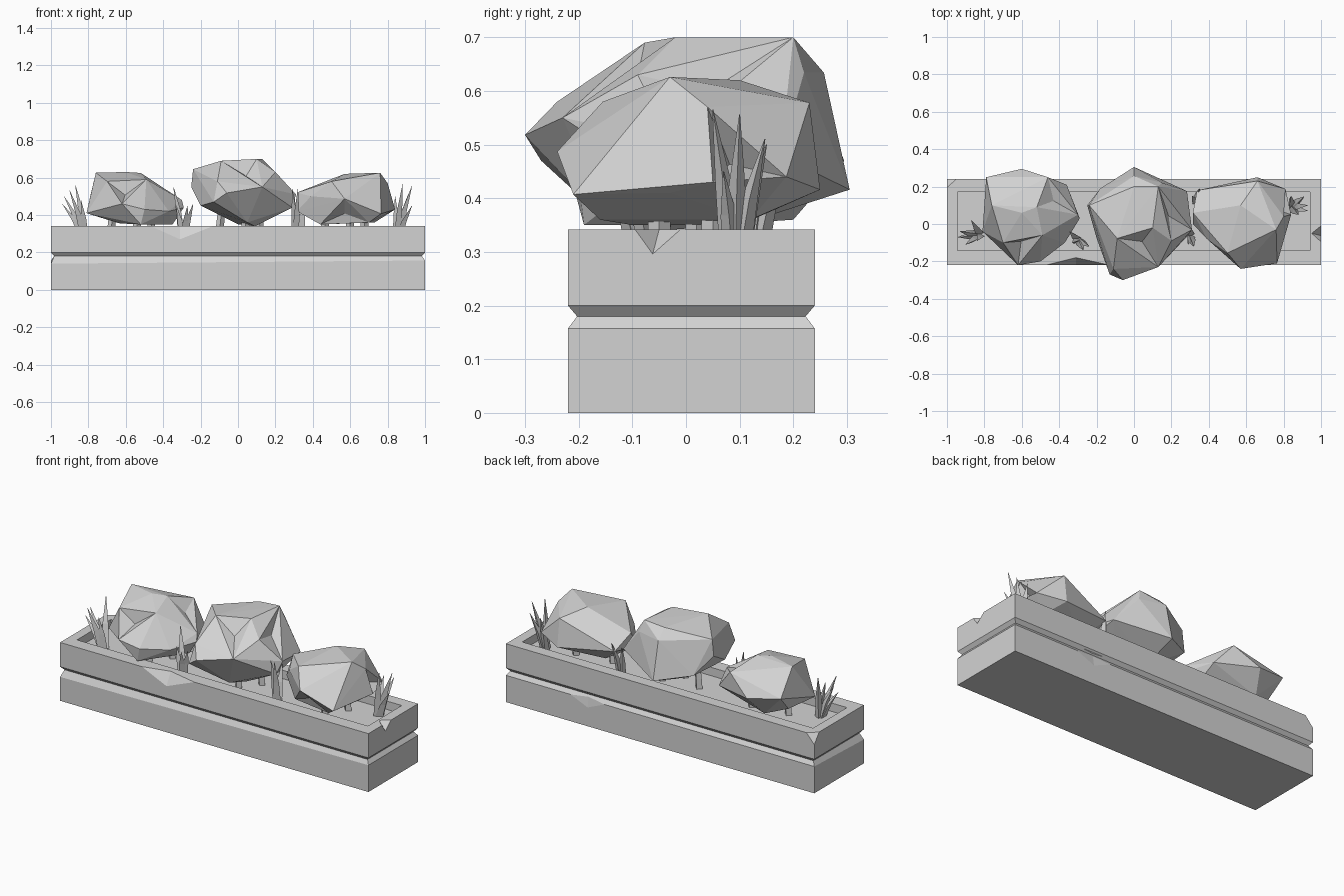
import bpy, bmesh, math
from mathutils import Vector as V

if "Cube" in bpy.data.objects:
    bpy.data.objects.remove(bpy.data.objects["Cube"])

grey = bpy.data.materials.new("plain_grey")
grey.diffuse_color = (0.65, 0.65, 0.65, 1)
grey.use_nodes = True
grey.node_tree.nodes["Principled BSDF"].inputs["Base Color"].default_value = grey.diffuse_color


def finish(bm, name):
    bmesh.ops.recalc_face_normals(bm, faces=bm.faces)
    me = bpy.data.meshes.new(name)
    bm.to_mesh(me)
    bm.free()
    me.materials.append(grey)
    ob = bpy.data.objects.new(name, me)
    bpy.context.collection.objects.link(ob)
    return ob


def hull(name, pts, dents=()):
    """Faceted convex lump; each dent pokes the nearest face inward."""
    bm = bmesh.new()
    for p in pts:
        bm.verts.new(p)
    bmesh.ops.convex_hull(bm, input=bm.verts)
    loose = [v for v in bm.verts if not v.link_faces]
    bmesh.ops.delete(bm, geom=loose, context='VERTS')
    bmesh.ops.recalc_face_normals(bm, faces=bm.faces)
    for point, depth in dents:
        f = min(bm.faces, key=lambda f: (f.calc_center_median() - V(point)).length)
        n = f.normal.copy()
        v = bmesh.ops.poke(bm, faces=[f])["verts"][0]
        v.co -= n * depth
    return finish(bm, name)


# planter box: stacked rectangular rings with a groove and hollow top
bm = bmesh.new()
OUT = (-1, 1, -0.22, 0.24)
MID = (-0.983, 0.983, -0.203, 0.223)
INN = (-0.945, 0.942, -0.142, 0.172)
rings = []
for (x0, x1, y0, y1), z in [(OUT, 0), (OUT, 0.157), (MID, 0.18), (OUT, 0.2),
                            (OUT, 0.342), (INN, 0.342), (INN, 0.27)]:
    rings.append([bm.verts.new((x, y, z)) for x, y in
                  ((x0, y0), (x1, y0), (x1, y1), (x0, y1))])
rings[1][0].co.z = 0.14      # worn lower front edge
for a, b in zip(rings, rings[1:]):
    for i in range(4):
        j = (i + 1) % 4
        bm.faces.new((a[i], a[j], b[j], b[i]))
bm.faces.new(rings[0])
bm.faces.new(rings[-1])
box = finish(bm, "planter_box")


# chipped edges
def cut(pts):
    c = hull("chip_cutter", pts)
    c.hide_render = True
    m = box.modifiers.new("chip", 'BOOLEAN')
    m.operation = 'DIFFERENCE'
    m.solver = 'EXACT'
    m.object = c
    bpy.context.view_layer.objects.active = box
    bpy.ops.object.modifier_apply(modifier=m.name)
    bpy.data.objects.remove(c)


def edge_chip(a, b, c, d):
    a, b, c, d = map(V, (a, b, c, d))
    cut([c + (c - d) * .5, d + (d - c) * .5] +
        [p + (p - q) * .5 for p in (a, b) for q in (c, d)])


edge_chip((-.47, -.22, .342), (-.13, -.22, .342), (-.31, -.22, .27), (-.31, -.18, .342))
edge_chip((1, -.095, .342), (1, -.01, .342), (1, -.062, .296), (.95, -.05, .342))
edge_chip((.36, .24, .157), (.58, .24, .157), (.47, .24, .11), (.47, .231, .169))
tri = [V((-1, .195, .342)), V((-.95, .24, .342)), V((-1, .24, .285))]
mid = sum(tri, V()) / 3
cut([mid + (p - mid) * 2 for p in tri] + [V((-1.08, .32, .42))])

# soil
hull("soil", [(x, y, z) for x in (-.95, .947) for y in (-.147, .177) for z in (.26, .293)])

# three faceted bushes
hull("left_bush", [
    (-.76, .10, .626), (-.52, .09, .625), (-.60, .06, .63), (-.79, .25, .50),
    (-.60, .295, .47), (-.46, .25, .57), (-.36, .21, .45), (-.29, .03, .44),
    (-.37, -.10, .42), (-.50, -.2, .43), (-.62, -.22, .46), (-.81, -.04, .41),
    (-.70, -.1, .58), (-.49, -.06, .59), (-.35, .05, .35), (-.65, .2, .36),
    (-.63, -.1, .355), (-.30, .05, .48), (-.77, .15, .4), (-.52, -.19, .35)],
    [((-.66, -.14, .53), .05), ((-.42, .1, .55), .02)])
hull("middle_bush", [
    (0, .305, .416), (.13, .2, .70), (0, .2, .69), (-.09, -.077, .69),
    (.1, -.02, .70), (-.24, .1, .645), (-.25, .1, .55), (-.18, .19, .45),
    (.283, .176, .48), (.15, .22, .634), (0, .257, .634), (.31, -.03, .51),
    (.29, -.06, .44), (.13, -.23, .55), (-.06, -.3, .518), (-.13, -.27, .47),
    (-.11, -.24, .58), (-.2, -.075, .45), (.09, -.05, .34), (0, .1, .35),
    (.05, -.15, .36), (.20, -.09, .63)],
    [((.05, -.15, .62), .04), ((.2, .08, .62), .03)])
hull("right_bush", [
    (.76, -.03, .626), (.57, .10, .62), (.66, .23, .578), (.50, -.155, .58),
    (.57, -.24, .487), (.765, -.21, .407), (.70, -.16, .36), (.315, .06, .52),
    (.337, .18, .45), (.66, .25, .416), (.81, .187, .44), (.84, .05, .43),
    (.80, .04, .57), (.80, -.03, .41), (.39, -.08, .50), (.44, -.1, .35),
    (.45, .1, .35), (.73, .12, .36), (.315, 0, .42)],
    [((.80, .12, .5), .07), ((.55, -.15, .45), .02)])


# stems under the bushes, and grass blades
def spike(name, base, tip, r, n, mid_r, tip_r):
    bm = bmesh.new()
    b, t = V(base), V(tip)
    m = b.lerp(t, .5) + V(((b.x - t.x) * .1, (b.y - t.y) * .1, 0))
    loops = []
    for c, q in ((b, r), (m, mid_r), (t, tip_r)):
        loops.append([bm.verts.new(c + V((math.cos(k * math.tau / n) * q,
                      math.sin(k * math.tau / n) * q, 0))) for k in range(n)])
    for lo, hi in zip(loops, loops[1:]):
        for k in range(n):
            j = (k + 1) % n
            bm.faces.new((lo[k], lo[j], hi[j], hi[k]))
    bm.faces.new(loops[0])
    bm.faces.new(loops[-1])
    finish(bm, name)


for cx in (-.56, .02, .58):
    for dx, dy in ((-.12, .02), (.1, .05), (.02, -.05)):
        spike("bush_stem", (cx + dx, dy, .28), (cx + dx * .9, dy, .42), .022, 4, .021, .02)

tufts = [
    ((-.82, -.06), [(-.94, -.07, .46), (-.90, -.11, .53), (-.87, .02, .56),
                    (-.84, -.09, .48), (-.93, -.04, .5)]),
    ((-.30, -.08), [(-.345, -.04, .55), (-.24, -.12, .46), (-.27, -.14, .45), (-.33, -.1, .45)]),
    ((.30, -.06), [(.29, -.11, .54), (.32, -.12, .54), (.30, -.02, .5)]),
    ((.33, .12), [(.35, .19, .5), (.31, .15, .47)]),
    ((.84, .09), [(.93, .10, .556), (.88, .05, .565), (.91, .147, .51),
                  (.84, .15, .5), (.93, .07, .45)]),
]
for (x, y), tips in tufts:
    for t in tips:
        base = (x + (t[0] - x) * .15, y + (t[1] - y) * .15, .285)
        spike("grass_blade", base, t, .024, 3, .018, .001)
